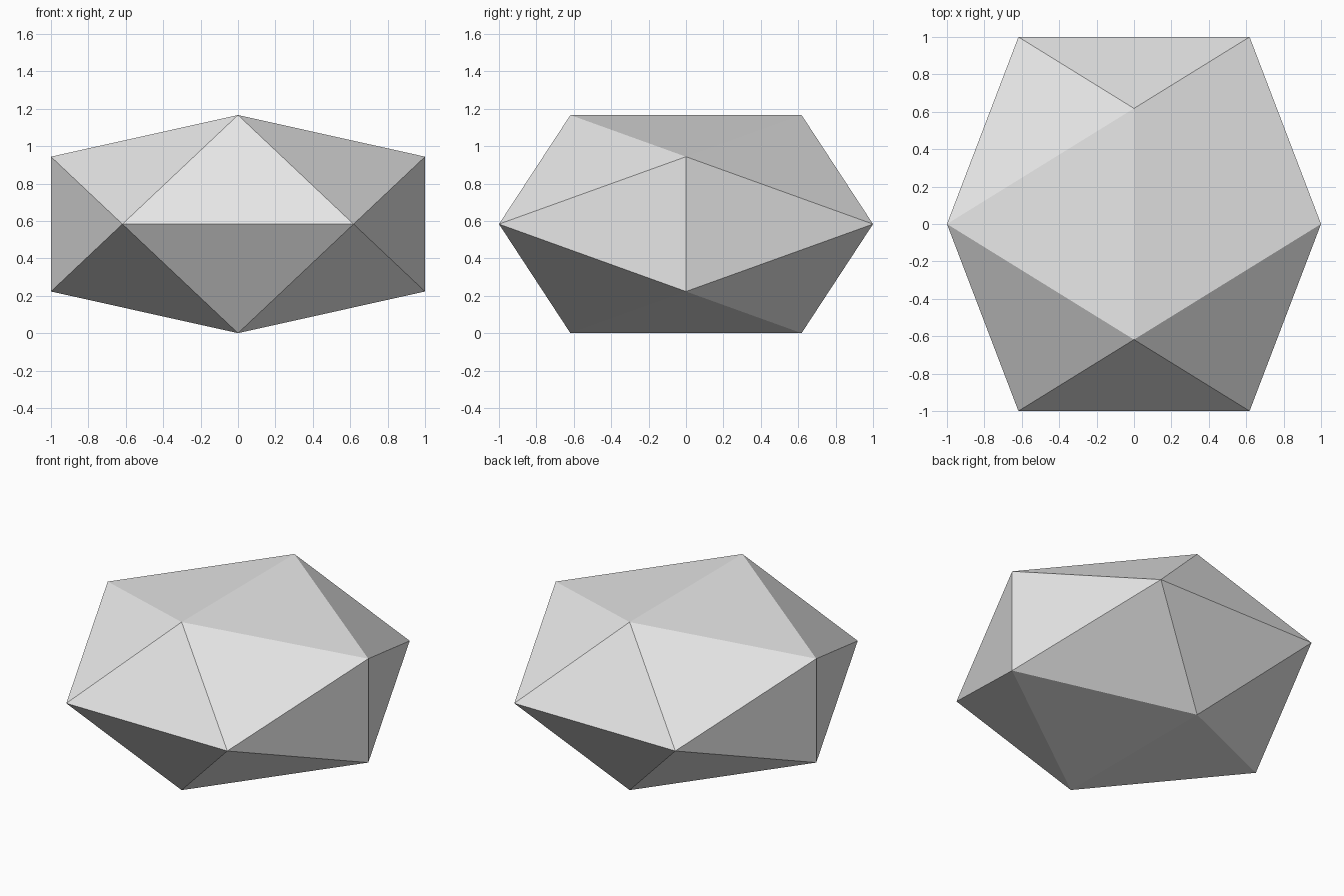
import bpy
import bmesh

if "Cube" in bpy.data.objects:
    bpy.data.objects.remove(bpy.data.objects["Cube"])

PHI = 0.618      # golden ratio step of an icosahedron
HALF_H = 0.583   # half height of the squashed solid

# Flat grey material
grey = bpy.data.materials.new("light_grey")
grey.diffuse_color = (0.8, 0.8, 0.8, 1.0)
grey.use_nodes = True
grey.node_tree.nodes["Principled BSDF"].inputs["Base Color"].default_value = grey.diffuse_color

# Squashed icosahedron: hull around three crossed golden rectangles
bm = bmesh.new()
for a in (-1, 1):
    for b in (-1, 1):
        for x, y, z in ((a, 0, b * PHI), (a * PHI, b, 0), (0, a * PHI, b)):
            bm.verts.new((x, y, (z + 1) * HALF_H))
bmesh.ops.convex_hull(bm, input=bm.verts[:])
bmesh.ops.recalc_face_normals(bm, faces=bm.faces[:])

# Faceted body, flat shaded
mesh = bpy.data.meshes.new("faceted_stone")
bm.to_mesh(mesh)
bm.free()
mesh.materials.append(grey)
stone = bpy.data.objects.new("faceted_stone", mesh)
bpy.context.collection.objects.link(stone)
